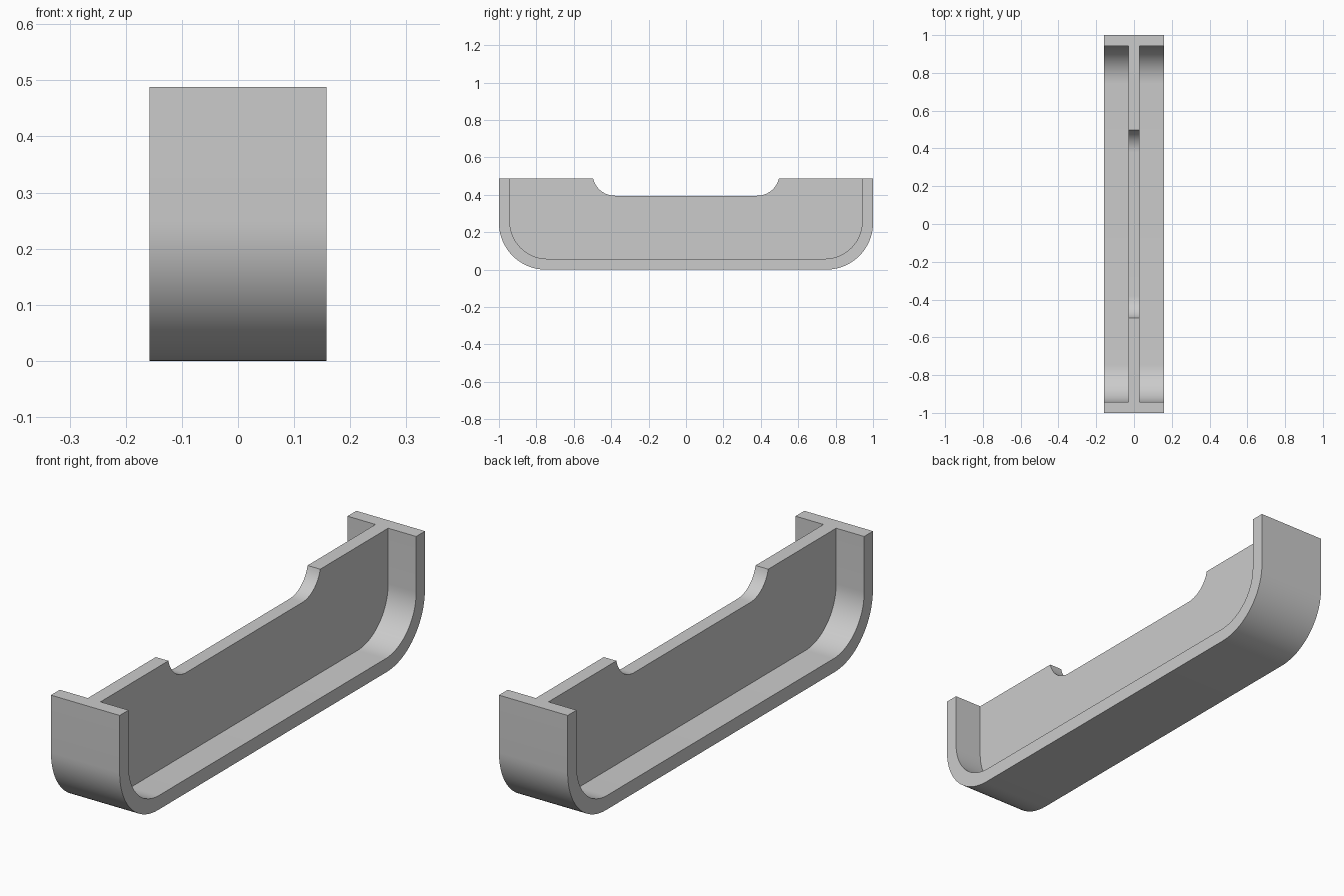
import bpy, bmesh, math

if "Cube" in bpy.data.objects:
    bpy.data.objects.remove(bpy.data.objects["Cube"])

HALF_W, HEIGHT, WALL, WEB = 0.1575, 0.488, 0.058, 0.029


def arc(cy, cz, r, a0, a1, n=20):
    """Points on an arc in the YZ plane, angles in degrees."""
    return [(cy + r * math.cos(math.radians(a0 + (a1 - a0) * i / n)),
             cz + r * math.sin(math.radians(a0 + (a1 - a0) * i / n)))
            for i in range(n + 1)]


def extrude_profile(name, half, x0, x1):
    """Mirror a +y half outline (bottom to top) and extrude it along x."""
    outline = half + [(-y, z) for y, z in reversed(half)]
    bm = bmesh.new()
    face = bm.faces.new([bm.verts.new((x0, y, z)) for y, z in outline])
    ext = bmesh.ops.extrude_face_region(bm, geom=[face])["geom"]
    bmesh.ops.translate(bm, vec=(x1 - x0, 0, 0),
                        verts=[g for g in ext if isinstance(g, bmesh.types.BMVert)])
    bmesh.ops.recalc_face_normals(bm, faces=bm.faces)
    mesh = bpy.data.meshes.new(name)
    bm.to_mesh(mesh)
    bm.free()
    obj = bpy.data.objects.new(name, mesh)
    bpy.context.collection.objects.link(obj)
    return obj


grey = bpy.data.materials.new("light grey")
grey.diffuse_color = (0.6, 0.6, 0.6, 1)
grey.use_nodes = True
grey.node_tree.nodes["Principled BSDF"].inputs["Base Color"].default_value = grey.diffuse_color

# Handle body: rounded bottom corners, notch with curved ends in the top
R = 0.25
NR, NZ = 0.12, 0.395
notch_top = -math.degrees(math.asin((NZ + NR - HEIGHT) / NR))
body_half = (arc(1 - R, R, R, -90, 0) + [(1, HEIGHT)]
             + arc(0.38, NZ + NR, NR, notch_top, -90, 14))
body = extrude_profile("handle_body", body_half, -HALF_W, HALF_W)
body.data.materials.append(grey)

# Side pockets, leaving the rim and the thin centre web
r = 0.2
pocket_half = arc(1 - WALL - r, WALL + r, r, -90, 0) + [(1 - WALL, 1)]
bpy.context.view_layer.objects.active = body
for side in (-1, 1):
    cutter = extrude_profile("pocket_cutter", pocket_half, side * WEB, side * 0.5)
    cutter.data.materials.append(grey)
    cutter.hide_render = True
    mod = body.modifiers.new("pocket", "BOOLEAN")
    mod.operation, mod.solver, mod.object = "DIFFERENCE", "EXACT", cutter
    bpy.ops.object.modifier_apply(modifier=mod.name)
    bpy.data.objects.remove(cutter)

# Smooth curves, keep edges sharp
body.select_set(True)
bpy.ops.object.shade_smooth_by_angle(angle=math.radians(25))
